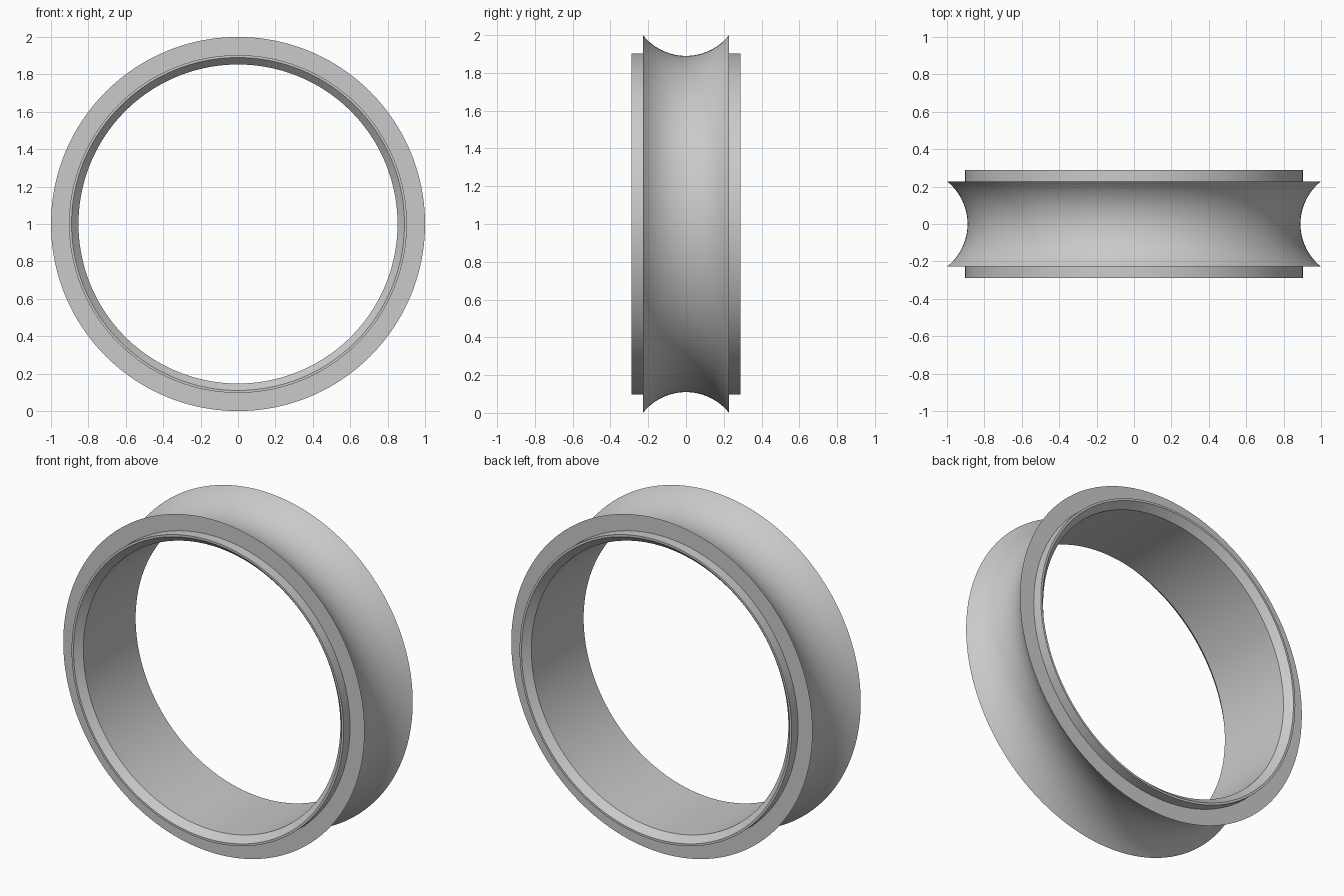
import bpy, bmesh, math
from mathutils import Vector

cube = bpy.data.objects.get("Cube")
if cube:
    bpy.data.objects.remove(cube, do_unlink=True)

# Key sizes
R_EDGE, R_GROOVE, R_LIP, R_RIM, R_BORE = 1.0, 0.89, 0.903, 0.89, 0.853
Y_EDGE, Y_LIP, CHAMFER = 0.228, 0.288, 0.04
SEGMENTS, ARC_STEPS = 160, 24

# One plain grey material
grey = bpy.data.materials.new("plain grey")
grey.use_nodes = True
colour = (0.59, 0.59, 0.59, 1.0)
grey.diffuse_color = colour
grey.node_tree.nodes["Principled BSDF"].inputs["Base Color"].default_value = colour

# Concave groove: circular arc through both sharp edges and the groove bottom
sag = R_EDGE - R_GROOVE
arc_r = (Y_EDGE ** 2 + sag ** 2) / (2 * sag)
half = math.asin(Y_EDGE / arc_r)
profile = []
for i in range(ARC_STEPS + 1):
    a = -half + 2 * half * i / ARC_STEPS
    profile.append((R_GROOVE + arc_r * (1 - math.cos(a)), arc_r * math.sin(a)))

# Lip, rim, chamfer and bore, mirrored to both sides
side = [(R_LIP, Y_EDGE), (R_LIP, Y_LIP), (R_RIM, Y_LIP), (R_BORE, Y_LIP - CHAMFER)]
profile += side + [(r, -y) for r, y in reversed(side)]

# Revolve the closed profile about the y axis
bm = bmesh.new()
verts = [bm.verts.new((r, y, 0)) for r, y in profile]
edges = [bm.edges.new((v, verts[(i + 1) % len(verts)])) for i, v in enumerate(verts)]
bmesh.ops.spin(bm, geom=verts + edges, cent=Vector((0, 0, 0)), axis=Vector((0, 1, 0)),
               angle=math.tau, steps=SEGMENTS, use_merge=True)
bmesh.ops.remove_doubles(bm, verts=bm.verts[:], dist=1e-5)
bmesh.ops.recalc_face_normals(bm, faces=bm.faces[:])

mesh = bpy.data.meshes.new("grooved_ring")
bm.to_mesh(mesh)
bm.free()
mesh.materials.append(grey)
ring = bpy.data.objects.new("grooved_ring", mesh)
ring.location.z = R_EDGE
bpy.context.collection.objects.link(ring)

# Smooth shading with sharp rims
bpy.ops.object.select_all(action='DESELECT')
ring.select_set(True)
bpy.context.view_layer.objects.active = ring
bpy.ops.object.shade_smooth_by_angle(angle=math.radians(30))
